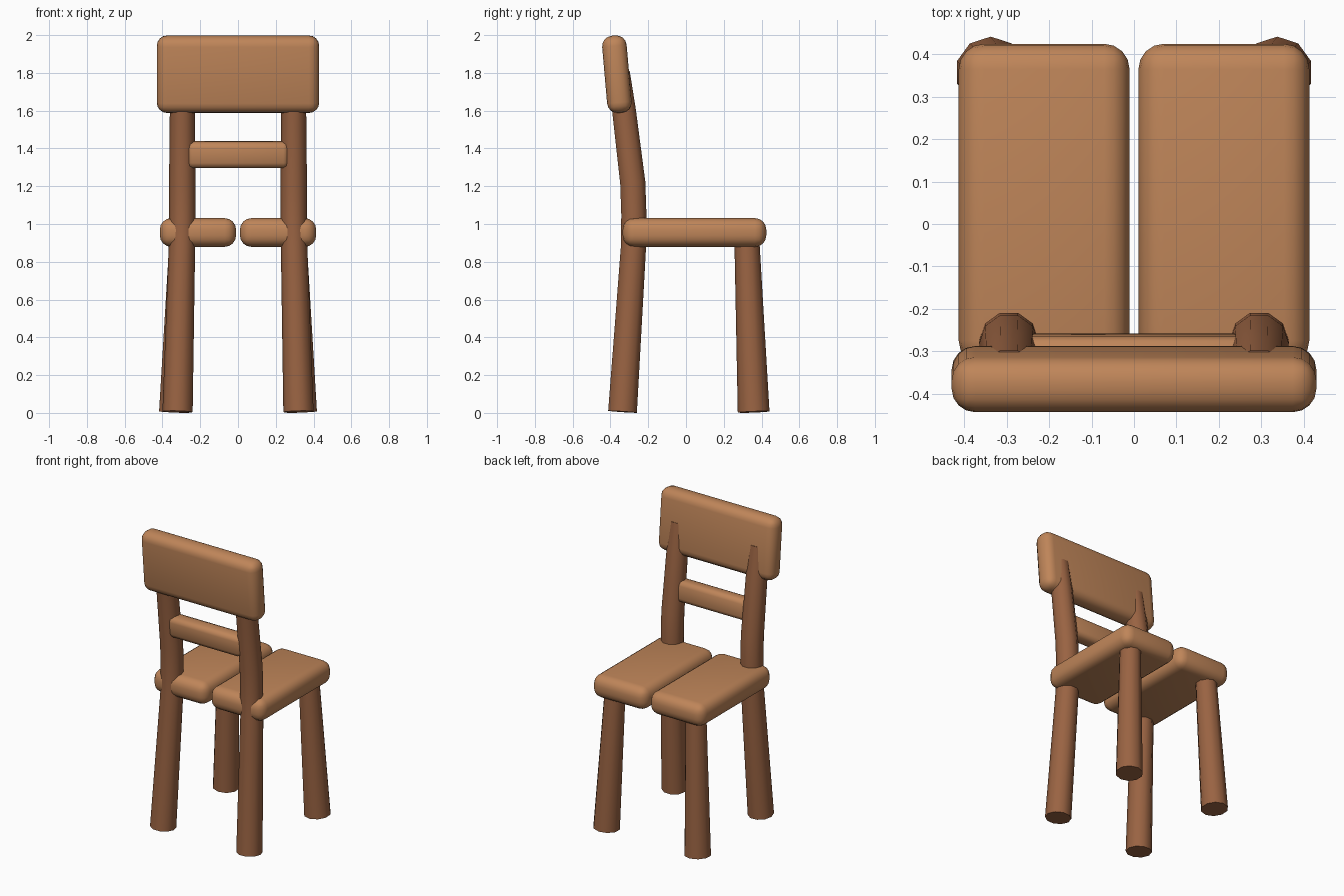
import bpy, bmesh
from math import radians, pi, cos, sin
from mathutils import Vector

if "Cube" in bpy.data.objects:
    bpy.data.objects.remove(bpy.data.objects["Cube"])


def material(name, rgb):
    m = bpy.data.materials.new(name)
    m.diffuse_color = (*rgb, 1)
    m.use_nodes = True
    m.node_tree.nodes["Principled BSDF"].inputs["Base Color"].default_value = m.diffuse_color
    return m


light_wood = material("light_wood", (0.52, 0.235, 0.10))
dark_wood = material("dark_wood", (0.32, 0.125, 0.055))


def finish(bm, name, mat, angle):
    bmesh.ops.recalc_face_normals(bm, faces=bm.faces)
    me = bpy.data.meshes.new(name)
    bm.to_mesh(me)
    bm.free()
    me.materials.append(mat)
    me.shade_smooth()
    me.set_sharp_from_angle(angle=radians(angle))
    ob = bpy.data.objects.new(name, me)
    bpy.context.collection.objects.link(ob)
    return ob


def board(name, size, loc, bevel, segments, tilt=0):
    bm = bmesh.new()
    bmesh.ops.create_cube(bm, size=1)
    bmesh.ops.scale(bm, vec=size, verts=bm.verts)
    bmesh.ops.bevel(bm, geom=bm.edges[:], offset=bevel, segments=segments,
                    profile=0.5, affect='EDGES')
    ob = finish(bm, name, light_wood, 50)
    ob.location = loc
    ob.rotation_euler.x = radians(tilt)
    return ob


def leg(name, path, side, phase, sides=10):
    """Tapered tube through (x, y, z, radius) points, rings square to the path."""
    pts = [Vector((side * p[0], p[1], p[2])) for p in path]
    bm = bmesh.new()
    rings = []
    for i, p in enumerate(pts):
        d = (pts[min(i + 1, len(pts) - 1)] - pts[max(i - 1, 0)]).normalized()
        turn = Vector((0, 0, 1)).rotation_difference(d)
        r = path[i][3]
        ring = []
        for k in range(sides):
            a = phase + 2 * pi * k / sides
            ring.append(bm.verts.new(p + turn @ Vector((r * cos(a), r * sin(a), 0))))
        rings.append(ring)
    for a, b in zip(rings, rings[1:]):
        for k in range(sides):
            n = (k + 1) % sides
            bm.faces.new((a[k], a[n], b[n], b[k]))
    bm.faces.new(rings[0])
    bm.faces.new(rings[-1])
    return finish(bm, name, dark_wood, 50)


back_path = [(0.32, -0.336, 0.006, 0.08), (0.297, -0.278, 0.88, 0.070),
             (0.295, -0.276, 1.05, 0.070), (0.295, -0.282, 1.22, 0.070),
             (0.295, -0.328, 1.60, 0.066), (0.295, -0.358, 1.80, 0.064)]
front_path = [(0.338, 0.358, 0.005, 0.084), (0.30, 0.322, 0.92, 0.066)]

for side, tag in ((-1, "left"), (1, "right")):
    # seat planks and legs on each side
    board("seat_plank_" + tag, (0.403, 0.76, 0.152), (side * 0.212, 0.045, 0.955), 0.06, 4)
    leg("front_leg_" + tag, front_path, side, pi / 10)
    leg("back_leg_" + tag, back_path, side, 0)

# backrest and lower rail
board("backrest", (0.86, 0.13, 0.41), (0, -0.366, 1.793), 0.055, 4, 5)
board("back_rail", (0.54, 0.10, 0.14), (0, -0.312, 1.367), 0.03, 2, 5)
